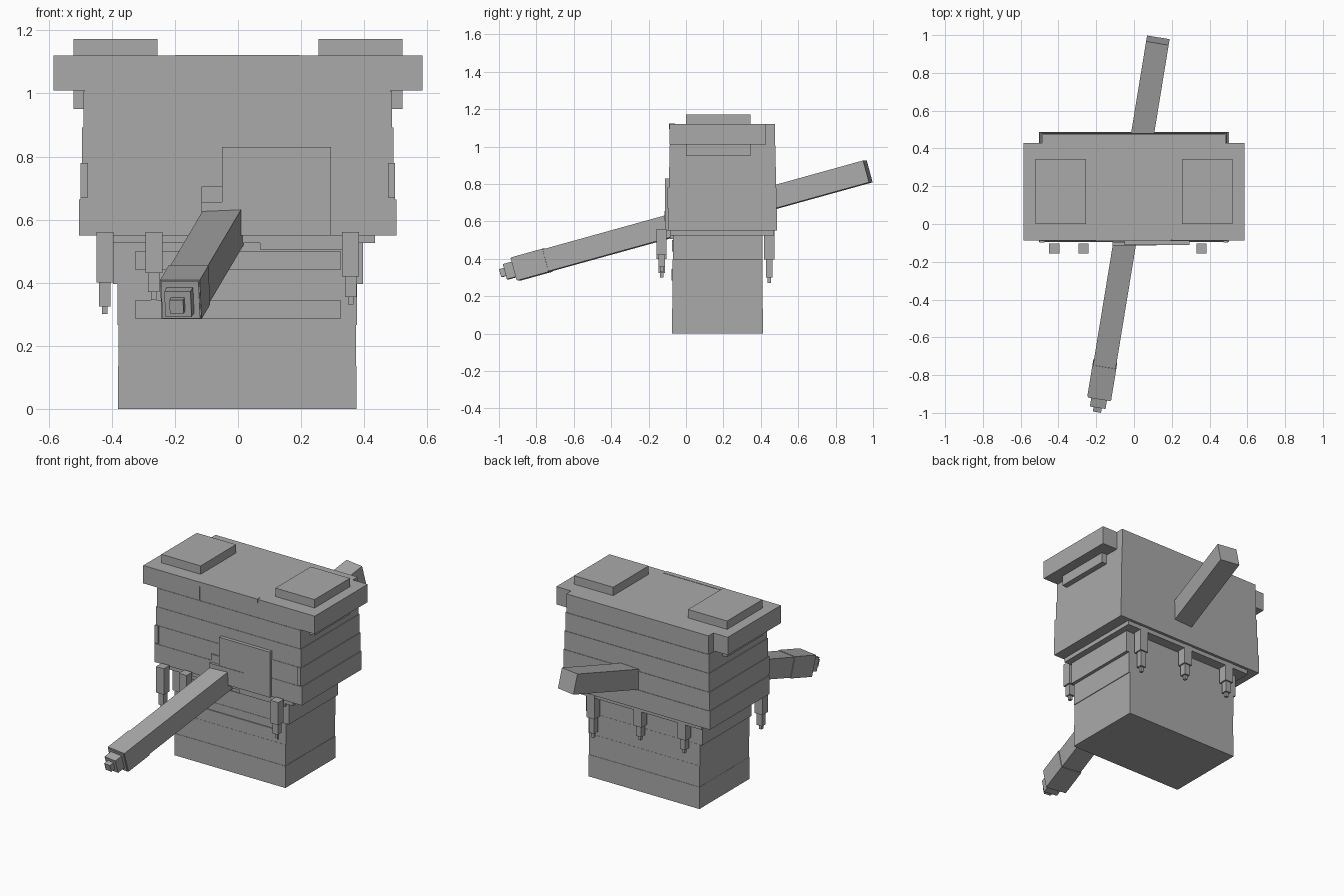
import bpy, bmesh, math
from mathutils import Matrix, Vector

grey = bpy.data.materials.new("plain grey")
grey.diffuse_color = (0.4, 0.4, 0.4, 1)


def boxes(name, ranges, matrix=Matrix()):
    """One object made of boxes given as (x0, x1, y0, y1, z0, z1)."""
    bm = bmesh.new()
    for x0, x1, y0, y1, z0, z1 in ranges:
        m = Matrix.Translation(((x0 + x1) / 2, (y0 + y1) / 2, (z0 + z1) / 2))
        m = m @ Matrix.Diagonal((x1 - x0, y1 - y0, z1 - z0, 1))
        bmesh.ops.create_cube(bm, size=1, matrix=m)
    bm.transform(matrix)
    me = bpy.data.meshes.new(name)
    bm.to_mesh(me)
    bm.free()
    me.materials.append(grey)
    ob = bpy.data.objects.new(name, me)
    bpy.context.collection.objects.link(ob)
    return ob


# Lower block, in four layers, with a thin ledge on top
boxes("lower_block", [
    (-0.38, 0.376, -0.075, 0.412, 0, 0.135),
    (-0.379, 0.374, -0.073, 0.41, 0.135, 0.265),
    (-0.382, 0.378, -0.072, 0.409, 0.265, 0.395),
    (-0.397, 0.397, -0.07, 0.408, 0.395, 0.525)])
boxes("ledge", [(-0.435, 0.435, -0.085, 0.47, 0.525, 0.55)])
boxes("lower_stripes", [(-0.325, 0.325, -0.078, -0.06, 0.285, 0.345),
                        (-0.325, 0.325, -0.076, -0.06, 0.44, 0.50)])
boxes("chin_strip", [(0.07, 0.38, -0.085, -0.06, 0.505, 0.525)])

# Upper block, five layers shrinking slightly upwards
layers = []
for i in range(5):
    s = 0.003 * i
    layers.append((-0.504 + 1.5 * s, 0.502 - 1.5 * s, -0.095 + s * 0.8, 0.487 - s,
                   0.55 + 0.114 * i, 0.55 + 0.114 * (i + 1)))
boxes("upper_block", layers)

# Front panels
boxes("front_patch", [(-0.05, 0.295, -0.112, -0.08, 0.55, 0.83)])
boxes("front_bar", [(-0.115, 0.12, -0.115, -0.08, 0.602, 0.655)])
boxes("front_stub", [(-0.115, -0.05, -0.10, -0.08, 0.655, 0.705)])
boxes("side_tabs", [(-0.499, -0.475, -0.099, -0.05, 0.67, 0.78),
                    (0.475, 0.497, -0.099, -0.05, 0.67, 0.78)])
boxes("brow_strip", [(-0.2, 0.195, -0.09, -0.06, 1.095, 1.122)])

# Shoulder bars and pads on both sides
for s, side in ((-1, "left"), (1, "right")):
    def span(a, b):
        return tuple(sorted((s * a, s * b)))
    boxes(side + "_shoulder_bar", [span(0.2, 0.585) + (-0.088, 0.428, 1.01, 1.12)])
    boxes(side + "_pad", [span(0.255, 0.522) + (0.0, 0.345, 0.95, 1.172)])

# Stepped drips hanging at front and back: x, y, z of each step
drips = [(-0.422, -0.13, 0.40, 0.325, 0.30), (-0.267, -0.13, 0.43, 0.37, 0.345),
         (0.357, -0.13, 0.42, 0.355, 0.33), (0.32, 0.445, 0.395, 0.30, 0.27),
         (0.0, 0.445, 0.43, 0.365, 0.34), (-0.30, 0.445, 0.43, 0.365, 0.34)]
for n, (x, y, a, b, c) in enumerate(drips):
    boxes("drip_%d" % n, [(x - w, x + w, y - w, y + w, lo, hi) for w, lo, hi in
                          ((0.027, a, 0.56), (0.018, b, a), (0.009, c, b))])

# Slanted bar running through the block, with stepped tip (local y is its length)
rot = Matrix.Rotation(math.radians(-9.3), 4, 'Z') @ Matrix.Rotation(math.radians(15.3), 4, 'X')
place = Matrix.Translation(Vector((-0.028, 0.03, 0.606))) @ rot
h = 0.0605
boxes("slanted_bar", [(-h, h, -0.99, 0.99, -h, h)], place)
boxes("bar_collar", [(-0.064, 0.064, -0.985, -0.81, -0.064, 0.064)], place)
boxes("bar_tip", [(-0.042, 0.042, -1.042, -0.98, -0.042, 0.042),
                  (-0.022, 0.022, -1.072, -1.04, -0.022, 0.022)], place)
